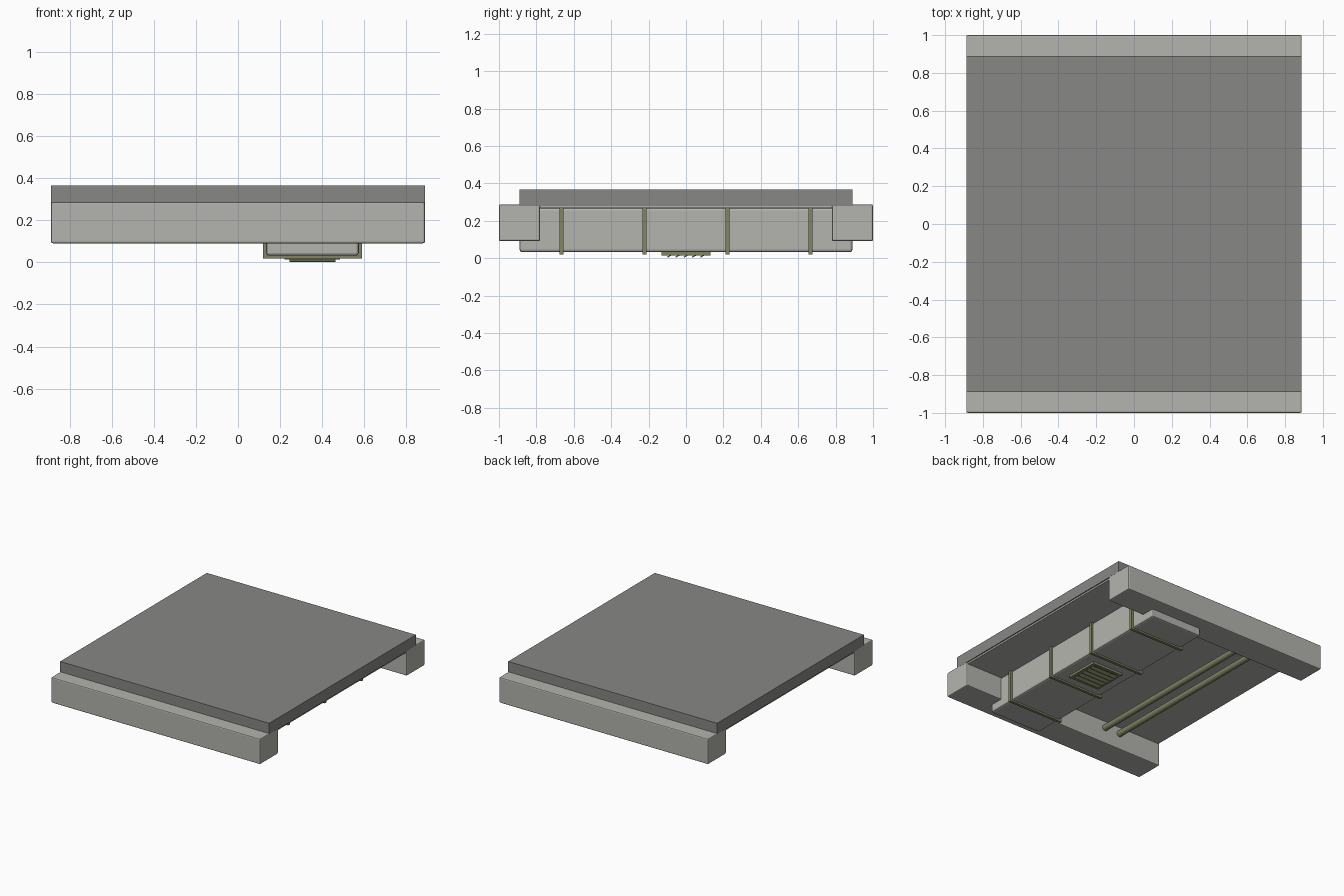
import bpy, math

if "Cube" in bpy.data.objects:
    bpy.data.objects.remove(bpy.data.objects["Cube"])


def material(name, rgb):
    m = bpy.data.materials.new(name)
    m.diffuse_color = (*rgb, 1)
    m.use_nodes = True
    m.node_tree.nodes["Principled BSDF"].inputs["Base Color"].default_value = m.diffuse_color
    return m


CONCRETE = material("dark concrete", (0.245, 0.245, 0.235))
PANEL = material("light grey", (0.455, 0.46, 0.425))
METAL = material("olive metal", (0.22, 0.235, 0.125))


def box(name, x, y, z, mat, bevel=0, tilt=0):
    """Box from (min, max) ranges on each axis."""
    bpy.ops.mesh.primitive_cube_add(size=1, location=[sum(r) / 2 for r in (x, y, z)])
    o = bpy.context.object
    o.name = name
    o.scale = [r[1] - r[0] for r in (x, y, z)]
    bpy.ops.object.transform_apply(location=False, rotation=False, scale=True)
    o.rotation_euler.x = tilt
    o.data.materials.append(mat)
    if bevel:
        b = o.modifiers.new("edge", 'BEVEL')
        b.width = bevel
        b.segments = 2
    return o


# Ceiling slab, light board lining its underside, and the two edge beams
box("slab", (-0.888, 0.888), (-0.89, 0.89), (0.28, 0.366), CONCRETE)
box("ceiling_board", (-0.88, 0.88), (-0.8, 0.8), (0.267, 0.281), PANEL)
for side, y in (("front", (-1.0, -0.78)), ("back", (0.78, 1.0))):
    box(side + "_beam", (-0.888, 0.888), y, (0.091, 0.287), PANEL, 0.008)

# Hanging duct
CX = 0.354
box("duct", (CX - 0.22, CX + 0.22), (-0.89, 0.89), (0.032, 0.268), PANEL, 0.013)

# U-shaped straps around the duct
for i, y in enumerate((-0.666, -0.222, 0.222, 0.666)):
    yr = (y - 0.011, y + 0.011)
    for s in (-1, 1):
        a, b = CX + s * 0.218, CX + s * 0.236
        box(f"strap_side_{i}", (min(a, b), max(a, b)), yr, (0.019, 0.267), METAL)
    box(f"strap_bottom_{i}", (CX - 0.236, CX + 0.236), yr, (0.019, 0.036), METAL)

# Open vent frame under the duct with tilted slats
OUT, IN = 0.132, 0.108
for s in (-1, 1):
    a, b = sorted((s * IN, s * OUT))
    box("vent_rail", (CX - OUT, CX + OUT), (a, b), (0.014, 0.036), METAL)
    box("vent_stile", (CX + a, CX + b), (-IN, IN), (0.014, 0.036), METAL)
for i in range(5):
    y = (i - 2) * 0.044
    box(f"vent_slat_{i}", (CX - 0.11, CX + 0.11), (y - 0.013, y + 0.013),
        (0.0085, 0.0145), METAL, tilt=math.radians(30))

# Pair of pipes running along the ceiling
for i, x in enumerate((-0.386, -0.519)):
    bpy.ops.mesh.primitive_cylinder_add(vertices=16, radius=0.023, depth=1.77,
                                        location=(x, 0, 0.213), rotation=(math.pi / 2, 0, 0))
    o = bpy.context.object
    o.name = f"pipe_{i}"
    o.data.materials.append(METAL)
    bpy.ops.object.shade_smooth_by_angle()
